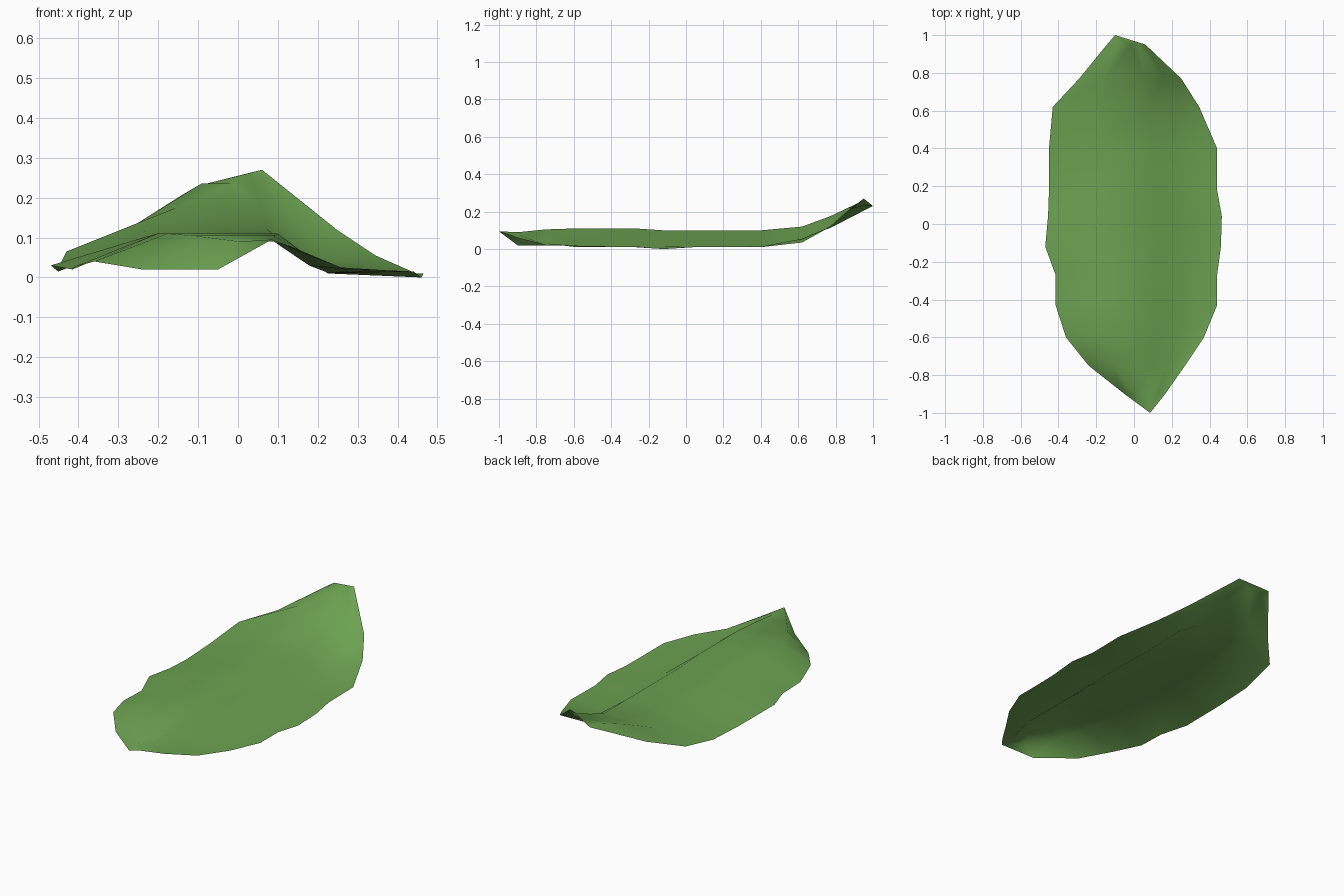
import bpy, bmesh

if "Cube" in bpy.data.objects:
    bpy.data.objects.remove(bpy.data.objects["Cube"])

# One flat leaf colour
green = bpy.data.materials.new("leaf green")
green.diffuse_color = (0.150, 0.365, 0.083, 1)
green.use_nodes = True
green.node_tree.nodes["Principled BSDF"].inputs["Base Color"].default_value = green.diffuse_color

# Cross-sections along the leaf:
# y, left edge x, z, plateau z, right trough z, right edge x, z
sections = [
    (-.90, -.05, .020, .09, .080, .165, .060),
    (-.75, -.24, .020, .105, .030, .27, .020),
    (-.60, -.36, .040, .11, .012, .37, .018),
    (-.43, -.415, .025, .11, .010, .44, .015),
    (-.27, -.415, .020, .11, .010, .44, .015),
    (-.12, -.47, .030, .10, .015, .46, .000),
    (.04, -.455, .018, .10, .015, .465, .010),
    (.18, -.45, .015, .10, .015, .44, .010),
    (.40, -.45, .025, .10, .010, .44, .013),
    (.62, -.43, .065, .12, .035, .345, .055),
    (.77, -.29, .112, .175, .130, .25, .118),
    (.95, -.143, .205, .235, .260, .06, .270),
]
front_tip = (.085, -1, .095)
back_tip = (-.10, 1, .23)

bm = bmesh.new()
rows = []
for y, xl, zl, zp, zt, xr, zr in sections:
    w = xr - xl
    points = [(xl, zl),
              (max(-.24, xl + .25 * w), zp),
              (min(.10, xl + .65 * w), zp),
              (min(.225, xl + .82 * w), zt),
              (xr, zr)]
    rows.append([bm.verts.new((x, y, z)) for x, z in points])

# Blade between neighbouring sections
for a, b in zip(rows, rows[1:]):
    for i in range(4):
        bm.faces.new((a[i], a[i + 1], b[i + 1], b[i]))

# Pointed ends
tip_f, tip_b = bm.verts.new(front_tip), bm.verts.new(back_tip)
for i in range(4):
    bm.faces.new((tip_f, rows[0][i + 1], rows[0][i]))
    bm.faces.new((tip_b, rows[-1][i], rows[-1][i + 1]))
for f in bm.faces:
    f.smooth = True

mesh = bpy.data.meshes.new("leaf")
bm.to_mesh(mesh)
bm.free()
mesh.materials.append(green)
leaf = bpy.data.objects.new("leaf", mesh)
bpy.context.collection.objects.link(leaf)
